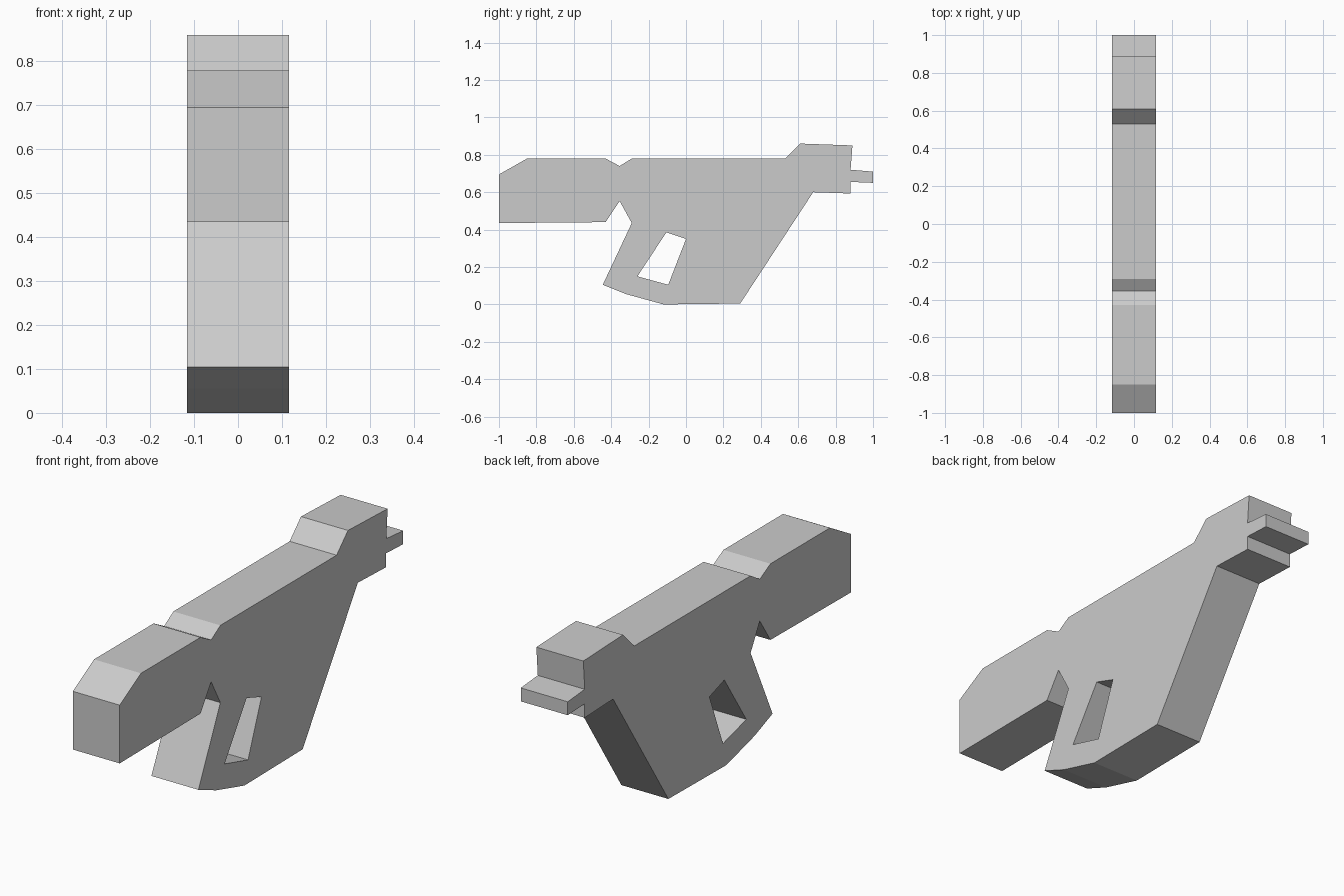
import bpy
import bmesh

cube = bpy.data.objects.get("Cube")
if cube:
    bpy.data.objects.remove(cube, do_unlink=True)

HALF_WIDTH = 0.116

# Side profile (y, z): barrel, top notch, rear block and peg, grip, trigger notch
OUTLINE = [
    (-1, .435), (-1, .695), (-.85, .78), (-.43, .78), (-.355, .74), (-.29, .78),
    (.53, .78), (.61, .86), (.89, .85), (.88, .72), (1, .71), (1, .65),
    (.88, .655), (.88, .593), (.68, .6), (.29, .005), (-.12, 0), (-.32, .055),
    (-.445, .105), (-.29, .435), (-.355, .553), (-.43, .44),
]
GRIP_HOLE = [(-.105, .385), (0, .35), (-.095, .105), (-.26, .15)]


def make_material(name, color):
    mat = bpy.data.materials.new(name)
    mat.use_nodes = True
    mat.diffuse_color = color
    mat.node_tree.nodes["Principled BSDF"].inputs["Base Color"].default_value = color
    return mat


def add_loop(bm, points):
    verts = [bm.verts.new((-HALF_WIDTH, y, z)) for y, z in points]
    return [bm.edges.new((a, b)) for a, b in zip(verts, verts[1:] + verts[:1])]


# Fill the profile around the hole, then extrude it across the width
bm = bmesh.new()
edges = add_loop(bm, OUTLINE) + add_loop(bm, GRIP_HOLE)
bmesh.ops.triangle_fill(bm, edges=edges, use_beauty=True, normal=(-1, 0, 0))
side = bmesh.ops.extrude_face_region(bm, geom=bm.faces[:], use_keep_orig=True)
moved = [g for g in side["geom"] if isinstance(g, bmesh.types.BMVert)]
bmesh.ops.translate(bm, verts=moved, vec=(2 * HALF_WIDTH, 0, 0))
bmesh.ops.recalc_face_normals(bm, faces=bm.faces[:])

mesh = bpy.data.meshes.new("body")
bm.to_mesh(mesh)
bm.free()
mesh.materials.append(make_material("light grey", (.6, .6, .6, 1)))
body = bpy.data.objects.new("body", mesh)
bpy.context.collection.objects.link(body)
